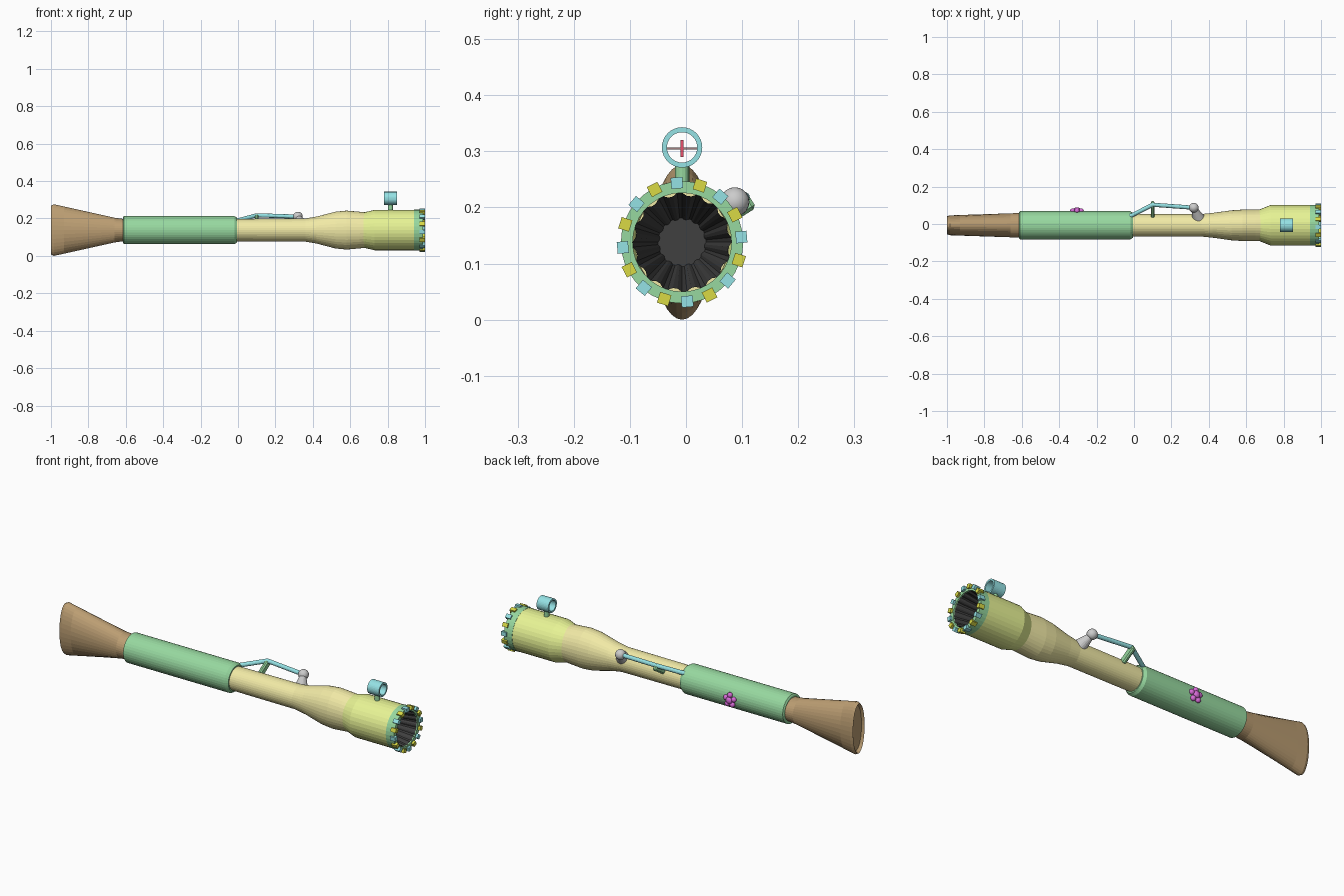
import bpy, bmesh, math
from mathutils import Vector, Matrix

if "Cube" in bpy.data.objects:
    bpy.data.objects.remove(bpy.data.objects["Cube"])

CY, CZ = -0.007, 0.138      # long axis of the launcher
COLORS = {
    "brown": (0.50, 0.34, 0.17), "green": (0.31, 0.69, 0.35), "yellow": (0.88, 0.82, 0.38),
    "lime": (0.80, 0.90, 0.30), "cyan": (0.30, 0.76, 0.78), "gold": (0.70, 0.70, 0.06),
    "dark": (0.05, 0.05, 0.05), "magenta": (0.70, 0.15, 0.70), "red": (0.80, 0.08, 0.15),
    "grey": (0.55, 0.55, 0.55), "taupe": (0.35, 0.22, 0.22),
}
mats = {}


def paint(obj, color):
    if color not in mats:
        mats[color] = bpy.data.materials.new(color + "_paint")
        mats[color].diffuse_color = (*COLORS[color], 1)
    obj.data.materials.append(mats[color])
    return obj


def finish(name, bm, color, smooth=False):
    me = bpy.data.meshes.new(name)
    bm.to_mesh(me)
    bm.free()
    for p in me.polygons:
        p.use_smooth = smooth
    obj = bpy.data.objects.new(name, me)
    bpy.context.collection.objects.link(obj)
    return paint(obj, color)


def loft(name, sections, color, n=36, caps=(True, True), closed=False,
         center=(CY, CZ), flute=0.0, inward=False):
    """Skin elliptical sections (x, half width, half height) along x."""
    bm = bmesh.new()
    rings = []
    for x, ry, rz in sections:
        ring = []
        for i in range(n):
            a = 2 * math.pi * i / n
            k = 1 - flute * ((i // 2) % 2)
            ring.append(bm.verts.new((x, center[0] + ry * k * math.cos(a),
                                      center[1] + rz * k * math.sin(a))))
        rings.append(ring)
    pairs = list(zip(rings, rings[1:])) + ([(rings[-1], rings[0])] if closed else [])
    for r0, r1 in pairs:
        for i in range(n):
            j = (i + 1) % n
            bm.faces.new((r0[i], r0[j], r1[j], r1[i]))
    if not closed:
        for use, ring in zip(caps, (rings[0], rings[-1])):
            if use:
                bm.faces.new(ring)
    bmesh.ops.recalc_face_normals(bm, faces=bm.faces)
    if inward:
        bmesh.ops.reverse_faces(bm, faces=bm.faces)
    return finish(name, bm, color)


def box(name, size, matrix, color):
    bm = bmesh.new()
    bmesh.ops.create_cube(bm, size=1, matrix=matrix @ Matrix.Diagonal((*size, 1)))
    return finish(name, bm, color)


def rod(name, a, b, r1, r2, color, n=16):
    a, b = Vector(a), Vector(b)
    d = b - a
    m = Matrix.Translation((a + b) / 2) @ d.to_track_quat('Z', 'Y').to_matrix().to_4x4()
    bm = bmesh.new()
    bmesh.ops.create_cone(bm, cap_ends=True, segments=n, radius1=r1, radius2=r2,
                          depth=d.length, matrix=m)
    return finish(name, bm, color)


def ball(name, loc, r, color, scale=(1, 1, 1), n=20):
    bm = bmesh.new()
    m = Matrix.Translation(loc) @ Matrix.Diagonal((*scale, 1))
    bmesh.ops.create_uvsphere(bm, u_segments=n, v_segments=n // 2, radius=r, matrix=m)
    return finish(name, bm, color, True)


def polar(x, angle, r):
    """Placement at a distance and angle around the axis, local y pointing outward."""
    return (Matrix.Translation((x, CY, CZ)) @ Matrix.Rotation(angle, 4, 'X')
            @ Matrix.Translation((0, r, 0)))


# Flared shoulder stock with a shallow recess in the butt
loft("stock", [(-0.985, 0.044, 0.118), (-1.0, 0.048, 0.130), (-0.985, 0.053, 0.138),
               (-0.93, 0.055, 0.126), (-0.66, 0.064, 0.066), (-0.60, 0.066, 0.058)], "brown")

# Receiver sleeve with bevelled ends
loft("receiver", [(-0.615, 0.068, 0.068), (-0.61, 0.0755, 0.0755), (-0.02, 0.0755, 0.0755),
                  (-0.005, 0.066, 0.066)], "green")

# Barrel with swelling
loft("barrel", [(-0.02, 0.060, 0.060), (0.36, 0.060, 0.062), (0.42, 0.066, 0.072),
                (0.52, 0.080, 0.098), (0.58, 0.084, 0.104), (0.65, 0.084, 0.098),
                (0.69, 0.084, 0.094)], "yellow")

# Muzzle housing, rim and fluted bore
loft("muzzle", [(0.67, 0.084, 0.094), (0.68, 0.088, 0.096), (0.73, 0.108, 0.108),
                (0.945, 0.108, 0.108)], "lime", caps=(True, False))
loft("muzzle_rim", [(0.94, 0.109, 0.109), (0.988, 0.109, 0.109), (0.988, 0.088, 0.088),
                    (0.94, 0.088, 0.088)], "green", closed=True)
loft("bore", [(0.985, 0.0885, 0.0885), (0.72, 0.043, 0.043)], "dark", n=64,
     caps=(False, True), flute=0.06, inward=True)

# Alternating teeth around the rim
for i in range(16):
    a = math.radians(95 + 22.5 * i)
    box(f"rim_tooth_{i + 1}", (0.03, 0.020, 0.021), polar(0.985, a, 0.106),
        "gold" if i % 2 else "cyan")

# Ring sight on a post, with cross wires
SZ, SX = 0.307, 0.815
loft("sight_ring", [(SX - 0.034, 0.036, 0.036), (SX + 0.034, 0.036, 0.036),
                    (SX + 0.034, 0.027, 0.027), (SX - 0.034, 0.027, 0.027)],
     "cyan", closed=True, n=32, center=(CY, SZ))
rod("sight_post", (SX, CY, 0.235), (SX, CY, SZ - 0.029), 0.013, 0.013, "green")
box("sight_wire_across", (0.004, 0.058, 0.004), Matrix.Translation((SX, CY, SZ - 0.002)), "taupe")
box("sight_wire_upright", (0.005, 0.005, 0.03), Matrix.Translation((SX, CY, SZ - 0.002)), "red")

# Side lever: bent rod, guide bracket, knob and peg
bend, tip = (0.10, 0.103, 0.217), (0.32, 0.087, 0.210)
rod("lever_rear_rod", (-0.02, 0.042, 0.185), bend, 0.011, 0.011, "cyan")
rod("lever_front_rod", bend, tip, 0.011, 0.011, "cyan")
ball("lever_joint", bend, 0.011, "cyan", n=12)
bracket = box("lever_bracket", (0.02, 0.09, 0.036), polar(0.10, math.radians(32), 0.1), "green")
bev = bracket.modifiers.new("bevel", 'BEVEL')
bev.width = 0.006
bev.segments = 1
ball("lever_knob", tip, 0.026, "grey")
rod("lever_peg", (0.345, 0.03, 0.165), (0.322, 0.08, 0.204), 0.034, 0.016, "grey", 20)

# Small raised rosette on the far side of the receiver
RX, RY, RZ = -0.305, 0.074, 0.132
ball("rosette_center", (RX, RY + 0.004, RZ), 0.018, "magenta", (1, 0.65, 1), 12)
for i in range(5):
    a = math.radians(90 + 72 * i)
    ball(f"rosette_petal_{i + 1}", (RX + 0.024 * math.cos(a), RY - 0.003, RZ + 0.026 * math.sin(a)),
         0.014, "magenta", (1, 0.9, 1), 12)

for m in bpy.data.materials:
    if m.users and not m.is_grease_pencil:
        m.use_nodes = True
        m.node_tree.nodes["Principled BSDF"].inputs["Base Color"].default_value = m.diffuse_color
